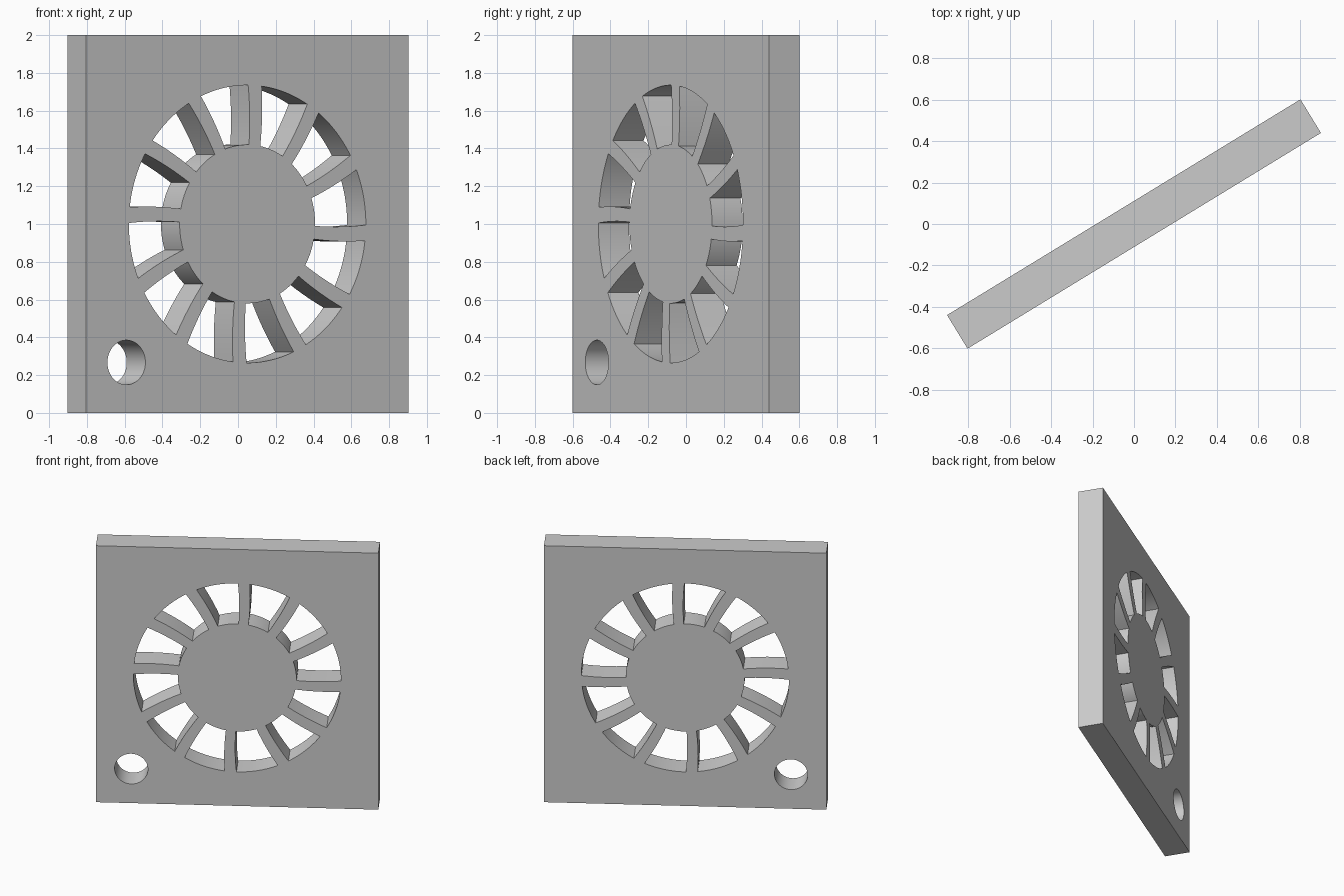
import bpy, bmesh
from math import sin, cos, pi, atan2, asin, sqrt, radians
from mathutils import Matrix

cube = bpy.data.objects.get("Cube")
if cube:
    bpy.data.objects.remove(cube)

THICK, ANGLE = 0.19, radians(31.4)
SLOTS, R_IN, R_OUT = 12, 0.42, 0.735

grey = bpy.data.materials.new("plain grey")
grey.use_nodes = True
grey.diffuse_color = (0.6, 0.6, 0.6, 1)
grey.node_tree.nodes["Principled BSDF"].inputs["Base Color"].default_value = (0.6, 0.6, 0.6, 1)


def make_object(name, bm):
    bmesh.ops.recalc_face_normals(bm, faces=bm.faces)
    mesh = bpy.data.meshes.new(name)
    bm.to_mesh(mesh)
    bm.free()
    obj = bpy.data.objects.new(name, mesh)
    bpy.context.collection.objects.link(obj)
    mesh.materials.append(grey)
    return obj


def add_prism(bm, outline, half_depth):
    """Extrude an (x, z) outline through the plate along y."""
    face = bm.faces.new([bm.verts.new((x, -half_depth, z)) for x, z in outline])
    new = bmesh.ops.extrude_face_region(bm, geom=[face])["geom"]
    verts = [v for v in new if isinstance(v, bmesh.types.BMVert)]
    bmesh.ops.translate(bm, verts=verts, vec=(0, 2 * half_depth, 0))


def spoke_edge(t, side):
    """Sideways offset of a gently bowed, tapering spoke; t runs hub to rim."""
    return 0.045 + 0.002 * t + 0.028 * t * (1 - t) + side * (0.035 + 0.007 * t)


def slot_outline():
    """Opening between one spoke and the next, in clockwise angles from the top."""
    step = 2 * pi / SLOTS

    def edge(t, side, turn):
        r = R_IN + (R_OUT - R_IN) * t
        return r, asin(spoke_edge(t, side) / r) + turn

    steps = [i / 8 for i in range(9)]
    first = [edge(t, 1, 0) for t in steps]
    second = [edge(t, -1, step) for t in reversed(steps)]

    def arc(r, a, b):
        return [(r, a + (b - a) * i / 10) for i in range(1, 10)]

    polar = (first + arc(R_OUT, first[-1][1], second[0][1])
             + second + arc(R_IN, second[-1][1], first[0][1]))
    return [(r * sin(a), r * cos(a)) for r, a in polar]


# Square plate
bm = bmesh.new()
bmesh.ops.create_cube(bm, size=1, matrix=Matrix.Diagonal((2, THICK, 2, 1)))
plate = make_object("vented_plate", bm)

# Ring of slots and the corner hole, as one cutter
bm = bmesh.new()
outline = slot_outline()
for i in range(SLOTS):
    a = 2 * pi * i / SLOTS
    add_prism(bm, [(x * cos(a) + z * sin(a), z * cos(a) - x * sin(a)) for x, z in outline], THICK)
hole = [(-0.75 + 0.118 * cos(2 * pi * i / 64), -0.733 + 0.118 * sin(2 * pi * i / 64)) for i in range(64)]
add_prism(bm, hole, THICK)
cutter = make_object("opening_cutter", bm)
cutter.hide_render = True

# Cut the openings, then drop the cutter
mod = plate.modifiers.new("openings", "BOOLEAN")
mod.operation, mod.solver, mod.object = "DIFFERENCE", "EXACT", cutter
bpy.ops.object.select_all(action="DESELECT")
plate.select_set(True)
bpy.context.view_layer.objects.active = plate
bpy.ops.object.modifier_apply(modifier=mod.name)
bpy.data.objects.remove(cutter)

# Stand the plate on the ground, turned about its upright axis
plate.location.z = 1
plate.rotation_euler.z = ANGLE
bpy.ops.object.shade_smooth_by_angle(angle=radians(30))
